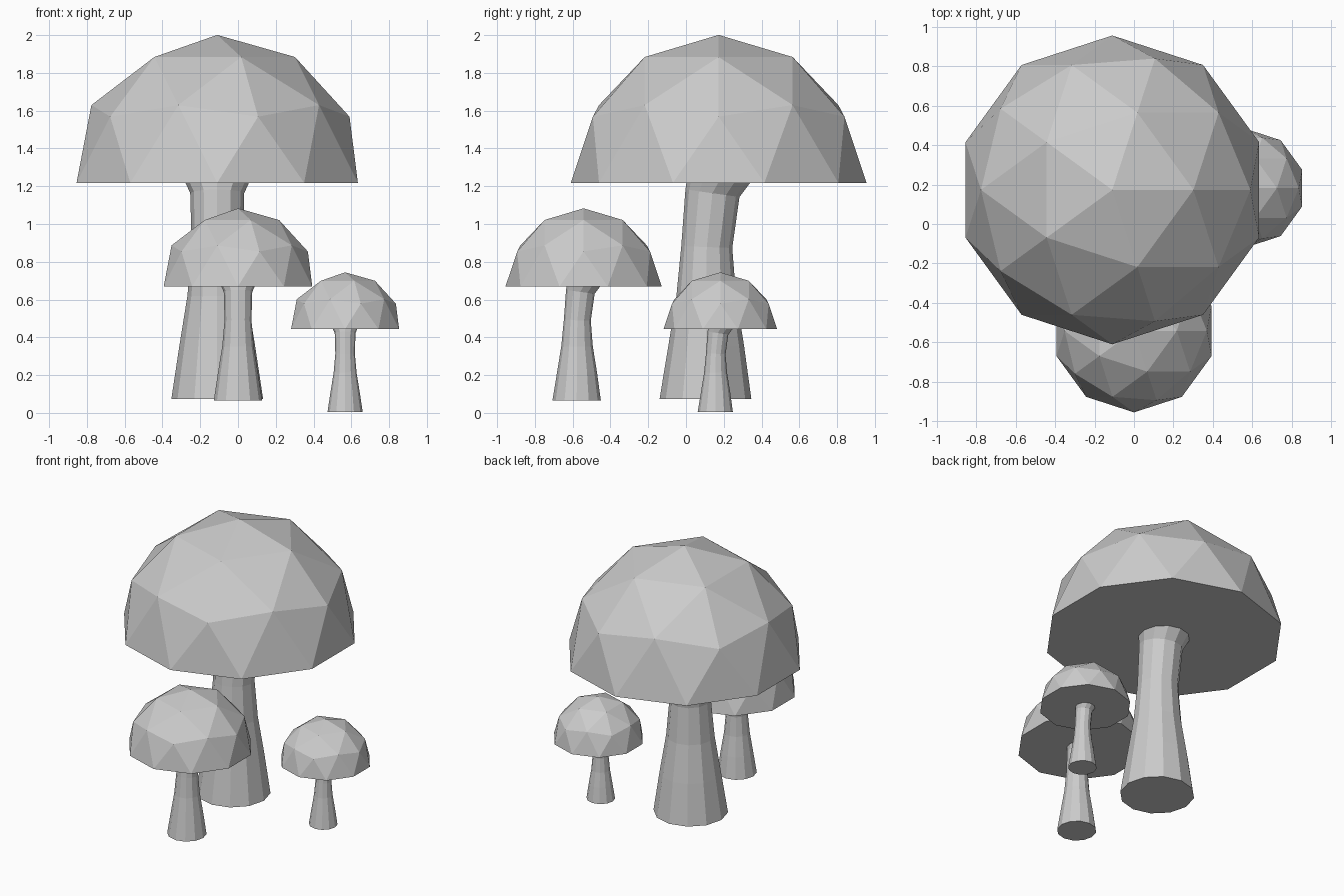
import bpy, bmesh
from math import sin, cos, tan, pi, radians

if "Cube" in bpy.data.objects:
    bpy.data.objects.remove(bpy.data.objects["Cube"])

SIDES = 12
CAP_R = 0.783
CAP_Z = 1.145      # cap underside above stem base
CAP_Y = 0.07       # cap shifted back along the bent stem
# stem rings: height, centre y, radius, tilt in degrees
RINGS = [(0.0, 0.0, 0.243, 0), (0.285, 0.004, 0.2, 0), (0.545, 0.004, 0.158, 0),
         (0.805, 0.007, 0.135, -2), (1.09, 0.037, 0.143, -8), (1.15, 0.07, 0.17, 0)]


def finish(bm, name, location, scale):
    bmesh.ops.recalc_face_normals(bm, faces=bm.faces)
    mesh = bpy.data.meshes.new(name)
    bm.to_mesh(mesh)
    bm.free()
    obj = bpy.data.objects.new(name, mesh)
    obj.location = location
    obj.scale = (scale,) * 3
    bpy.context.collection.objects.link(obj)


def make_cap(name, location, scale):
    # upper half of a faceted sphere, closed underneath
    bm = bmesh.new()
    bmesh.ops.create_icosphere(bm, subdivisions=2, radius=CAP_R)
    bmesh.ops.delete(bm, geom=[v for v in bm.verts if v.co.z < -0.01], context='VERTS')
    rim = [e for e in bm.edges if e.is_boundary]
    bmesh.ops.contextual_create(bm, geom=rim)
    bmesh.ops.translate(bm, verts=bm.verts, vec=(0, CAP_Y, CAP_Z))
    finish(bm, name, location, scale)


def make_stem(name, location, scale):
    # bent stem lofted through tilted rings
    bm = bmesh.new()
    loops = []
    for z, y, r, tilt in RINGS:
        loop = []
        for i in range(SIDES):
            a = 2 * pi * i / SIDES
            dy = r * sin(a)
            loop.append(bm.verts.new((r * cos(a), y + dy, z + dy * tan(radians(tilt)))))
        loops.append(loop)
    for lo, hi in zip(loops, loops[1:]):
        for i in range(SIDES):
            j = (i + 1) % SIDES
            bm.faces.new((lo[i], lo[j], hi[j], hi[i]))
    bm.faces.new(loops[0][::-1])
    bm.faces.new(loops[-1])
    finish(bm, name, location, scale)


# three mushrooms: name, stem base, size
for name, base, size in [("large", (-0.11, 0.103, 0.073), 1.0),
                         ("medium", (0.0, -0.579, 0.065), 0.528),
                         ("small", (0.567, 0.155, 0.004), 0.384)]:
    make_cap(name + "_cap", base, size)
    make_stem(name + "_stem", base, size)
